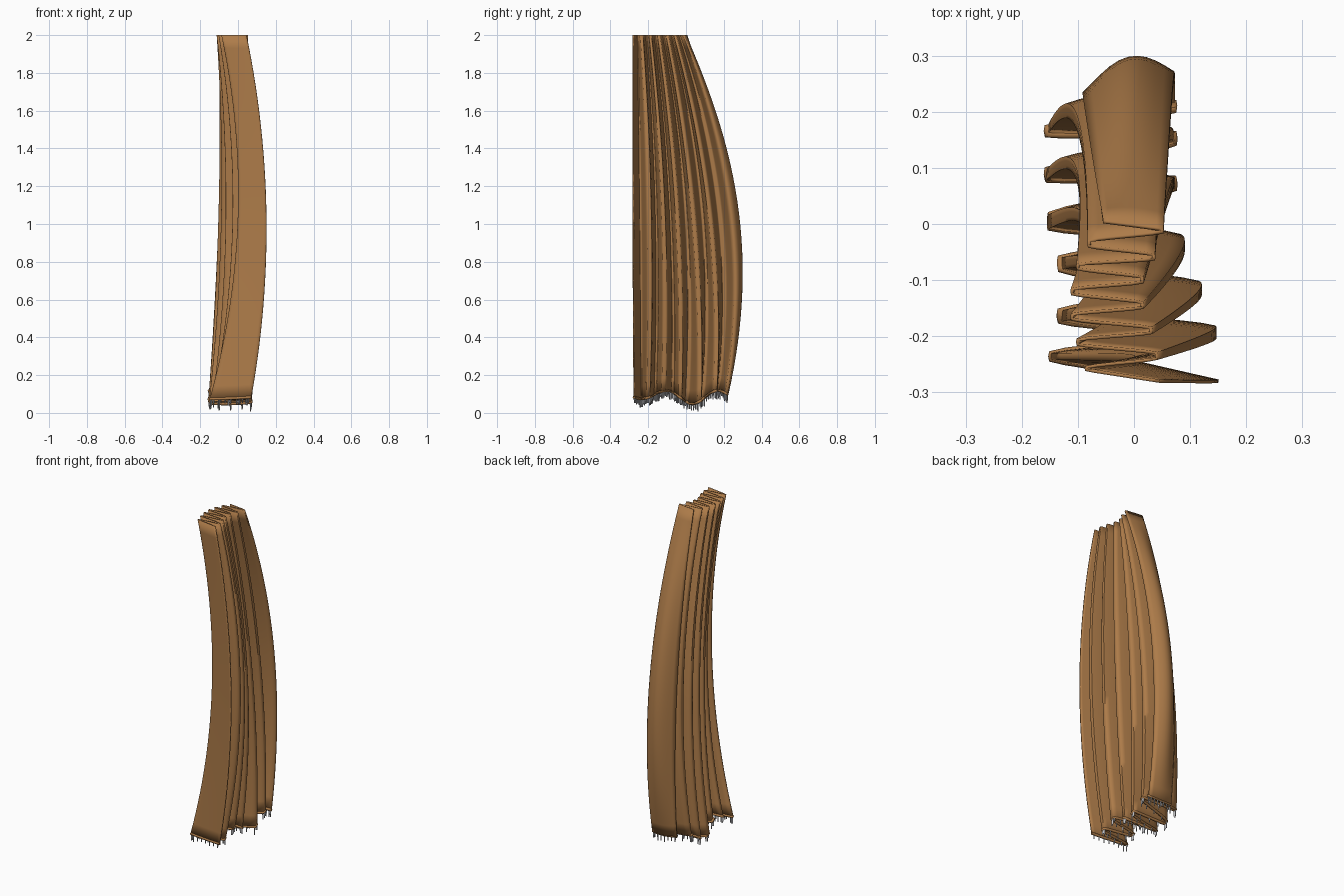
import bpy, bmesh, math, random
from mathutils import Vector

cube = bpy.data.objects.get("Cube")
if cube:
    bpy.data.objects.remove(cube, do_unlink=True)
random.seed(4)


def make_material(name, colour):
    mat = bpy.data.materials.new(name)
    mat.use_nodes = True
    mat.diffuse_color = colour
    mat.node_tree.nodes["Principled BSDF"].inputs["Base Color"].default_value = colour
    return mat


brown = make_material("brown cloth", (0.42, 0.2, 0.067, 1))
grey = make_material("grey fringe", (0.5, 0.5, 0.52, 1))

# Pleat tips in plan, alternating right and left from front to back
HEIGHTS = (2.0, 0.9, 0.08)
RIGHT = (
    [(.045, -.28), (.04, -.235), (.03, -.19), (.015, -.145), (.015, -.10), (.035, -.06), (.05, -.01)],
    [(.15, -.28), (.143, -.19), (.118, -.115), (.088, -.04), (.06, .05), (.055, .14), (.068, .262)],
    [(.07, -.275), (.05, -.2), (.05, -.12), (.045, -.03), (.07, .08), (.07, .16), (.07, .215)],
)
LEFT = (
    [(-.085, -.26), (-.1, -.21), (-.11, -.165), (-.11, -.12), (-.1, -.075), (-.08, -.035), (-.055, .004)],
    [(-.005, -.245), (-.03, -.155), (-.065, -.075), (-.09, .01), (-.105, .10), (-.105, .19), (-.088, .22)],
    [(-.145, -.24), (-.13, -.165), (-.13, -.07), (-.148, 0), (-.153, .08), (-.153, .16), (-.085, .207)],
)
PANELS = 2 * len(LEFT[0]) - 1
STEPS, ROWS = 10, 28
BLUNT = 0.2


def tip(index, z):
    """Quadratic blend of one pleat tip through the three heights."""
    rows = LEFT if index % 2 else RIGHT
    result = Vector((0, 0))
    for i, h in enumerate(HEIGHTS):
        weight = 1
        for other in HEIGHTS:
            if other != h:
                weight *= (z - other) / (h - other)
        result += weight * Vector(rows[i][index // 2])
    return result


def plan(t, z):
    """Plan position on the pleated cloth; t counts panels from the front."""
    panel = min(int(t), PANELS - 1)
    f = t - panel
    a, b = tip(panel, z), tip(panel + 1, z)
    # Narrow blunt folds joined by nearly flat panels
    flat = min(1, max(0, (f - BLUNT) / (1 - 2 * BLUNT)))
    ease = (1 - math.cos(math.pi * flat)) / 2
    fx = 0.6 * flat + 0.4 * ease
    if panel in (0, PANELS - 1):
        fx = f
    p = Vector((a.x + (b.x - a.x) * fx, a.y + (b.y - a.y) * f))
    if panel == PANELS - 1:
        # The back panel bows outward at mid height
        p.y += 0.05 * math.sin(math.pi * f) * math.sin(math.pi * z / 2)
    return p


def hem_point(t):
    p = plan(t, 0.08)
    swing = 0.035 if p.y > -0.1 else 0.022
    base = 0.083 if p.y > -0.1 else 0.096
    return Vector((p.x, p.y, base + swing * math.cos(math.tau * (p.y + 0.1) / 0.27)))


def add_mesh(name, bm, mat):
    mesh = bpy.data.meshes.new(name)
    bm.to_mesh(mesh)
    bm.free()
    obj = bpy.data.objects.new(name, mesh)
    bpy.context.collection.objects.link(obj)
    mesh.materials.append(mat)
    return obj


# Pleated cloth
params = [i / STEPS for i in range(PANELS * STEPS + 1)]
bm = bmesh.new()
grid = []
for r in range(ROWS + 1):
    row = []
    for t in params:
        low = hem_point(t).z
        z = low + (2 - low) * r / ROWS
        p = plan(t, z)
        row.append(bm.verts.new((p.x, p.y, z)))
    grid.append(row)
for below, above in zip(grid, grid[1:]):
    for i in range(len(params) - 1):
        bm.faces.new((below[i], below[i + 1], above[i + 1], above[i]))
curtain = add_mesh("curtain", bm, brown)
thick = curtain.modifiers.new("thickness", "SOLIDIFY")
thick.thickness = 0.006
thick.offset = 0
bpy.context.view_layer.objects.active = curtain
curtain.select_set(True)
bpy.ops.object.shade_smooth_by_angle(angle=math.radians(80))

# Corded trim along the hem
cord = bpy.data.curves.new("hem_trim", "CURVE")
cord.dimensions = "3D"
cord.bevel_depth = 0.008
cord.bevel_resolution = 1
cord.use_fill_caps = True
spline = cord.splines.new("POLY")
spline.points.add(len(params) - 1)
for point, t in zip(spline.points, params):
    point.co = (*hem_point(t), 1)
cord.materials.append(brown)
trim = bpy.data.objects.new("hem_trim", cord)
bpy.context.collection.objects.link(trim)

# Hanging fringe strands
bm = bmesh.new()
COUNT = PANELS * 7
for i in range(COUNT):
    top = hem_point((i + 0.5) * PANELS / COUNT)
    length = random.uniform(0.024, 0.047)
    made = bmesh.ops.create_cone(bm, cap_ends=True, segments=4, radius1=0.003,
                                 radius2=0.005, depth=length)
    bmesh.ops.translate(bm, verts=made["verts"], vec=top - Vector((0, 0, length / 2)))
add_mesh("fringe", bm, grey)
